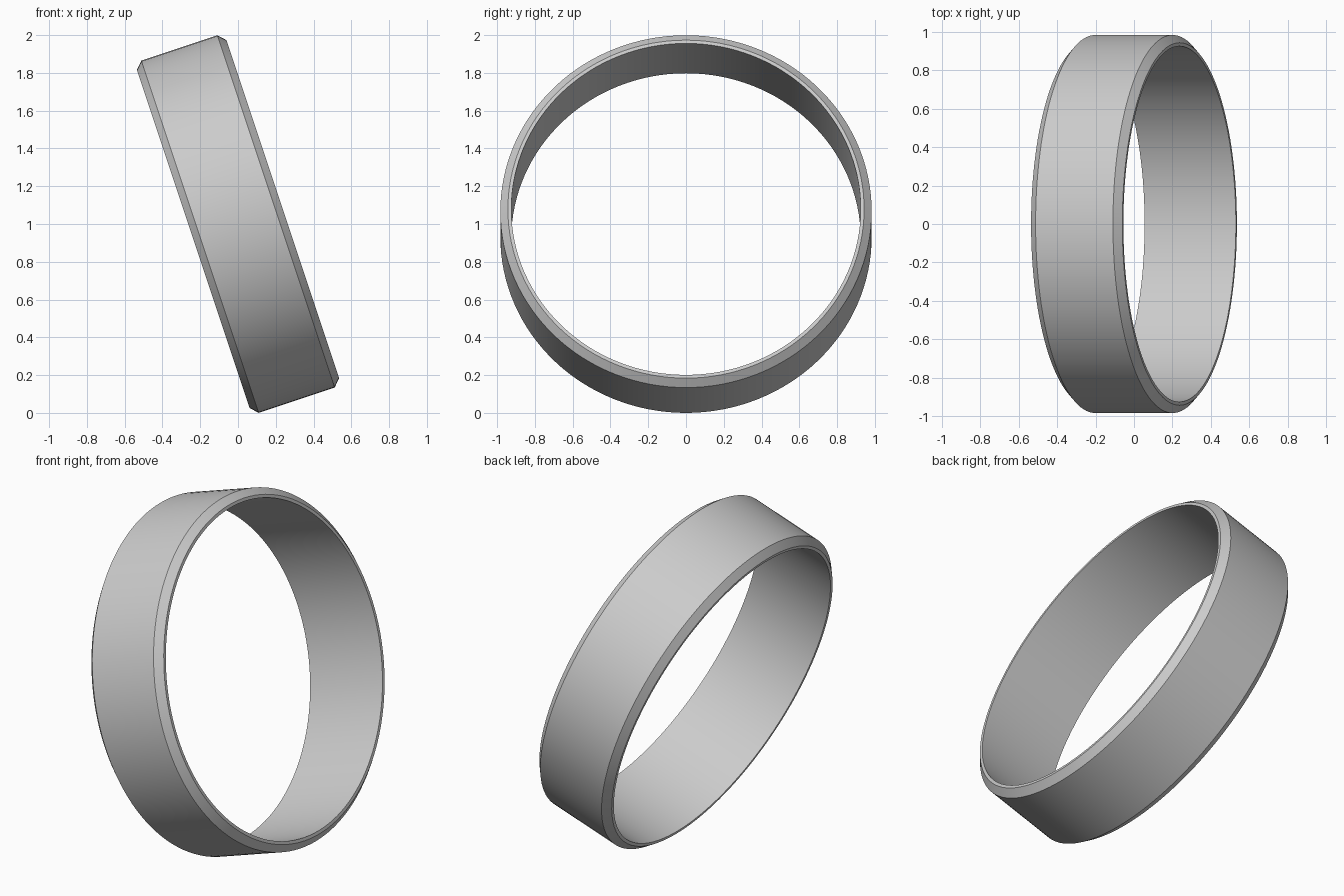
import bpy
import bmesh
from math import radians, tau
from mathutils import Matrix, Vector

cube = bpy.data.objects.get("Cube")
if cube:
    bpy.data.objects.remove(cube, do_unlink=True)

# Plain grey metal
grey = bpy.data.materials.new("grey")
grey.use_nodes = True
colour = (0.6, 0.6, 0.6, 1)
grey.diffuse_color = colour
grey.node_tree.nodes["Principled BSDF"].inputs["Base Color"].default_value = colour

# Ring cross-section: distance along the axis, radius
OUTER, RIM, INNER = 0.983, 0.943, 0.925
FLAT, HALF = 0.212, 0.25
profile = [(-HALF, INNER), (-HALF, RIM), (-FLAT, OUTER),
           (FLAT, OUTER), (HALF, RIM), (HALF, INNER)]

# Spin the closed section round the x axis
bm = bmesh.new()
verts = [bm.verts.new((x, 0, r)) for x, r in profile]
edges = [bm.edges.new((verts[i - 1], verts[i])) for i in range(len(verts))]
bmesh.ops.spin(bm, geom=verts + edges, cent=(0, 0, 0), axis=(1, 0, 0),
               angle=tau, steps=128, use_merge=True)
bmesh.ops.remove_doubles(bm, verts=bm.verts, dist=0.0001)
bmesh.ops.recalc_face_normals(bm, faces=bm.faces)

# Lean the ring and stand it on the ground
bm.transform(Matrix.Rotation(radians(-18.43), 4, "Y"))
lowest = min(v.co.z for v in bm.verts)
bmesh.ops.translate(bm, verts=bm.verts, vec=Vector((0, 0, -lowest)))

mesh = bpy.data.meshes.new("ring_band")
bm.to_mesh(mesh)
bm.free()
mesh.materials.append(grey)
ring = bpy.data.objects.new("ring_band", mesh)
bpy.context.collection.objects.link(ring)

# Smooth round the band, crisp at the chamfers
bpy.ops.object.select_all(action="DESELECT")
ring.select_set(True)
bpy.context.view_layer.objects.active = ring
bpy.ops.object.shade_smooth_by_angle(angle=radians(30))
